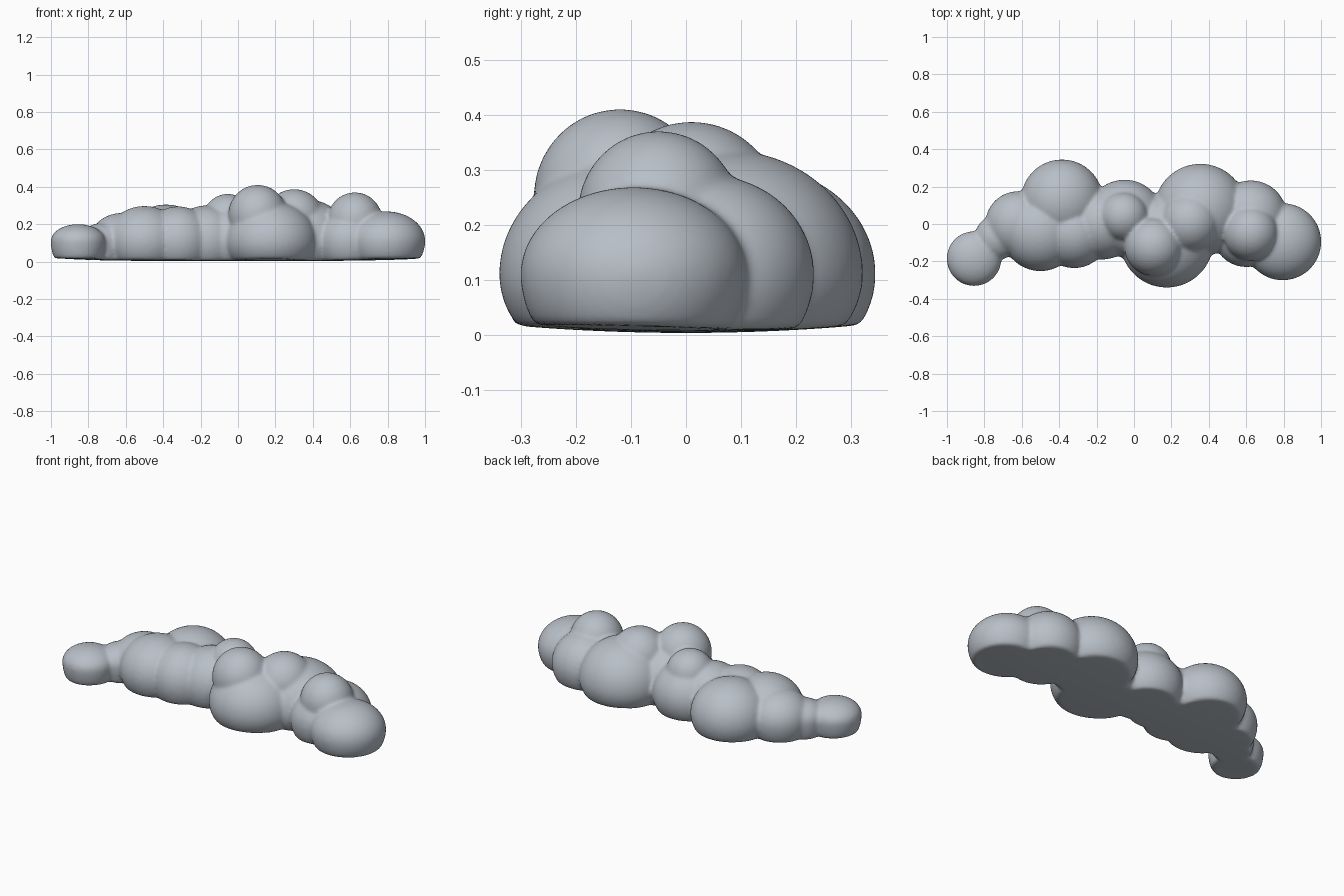
import bpy
import bmesh
from mathutils import Vector

default = bpy.data.objects.get("Cube")
if default:
    bpy.data.objects.remove(default, do_unlink=True)

# One soft grey for the whole cloud
grey = bpy.data.materials.new("cloud grey")
grey.use_nodes = True
colour = (0.48, 0.52, 0.57, 1.0)
grey.diffuse_color = colour
grey.node_tree.nodes["Principled BSDF"].inputs["Base Color"].default_value = colour

BASE_Z = 0.11     # height of the widest point of the base puffs
DEPTH = 0.19      # lower half reaches past the floor, where it is cut flat


def floor_height(x, y):
    """Slightly crowned underside, lowest in the middle."""
    return 0.003 + 0.014 * min(1.0, (y / 0.32) ** 2 + x ** 4)


def add_puff(bm, x, y, radius, top, middle=BASE_Z):
    """Rounded puff: domed above, fuller below, flattened on the floor."""
    made = bmesh.ops.create_uvsphere(bm, u_segments=64, v_segments=40, radius=1)
    for v in made["verts"]:
        height = top - middle if v.co.z > 0 else DEPTH
        px, py = x + v.co.x * radius, y + v.co.y * radius
        pz = max(middle + v.co.z * height, floor_height(px, py))
        v.co = Vector((px, py, pz))


# Broad puffs along the base: x, y, radius, top
base_puffs = [
    (-0.855, -0.185, 0.146, 0.20),
    (-0.73, -0.07, 0.12, 0.205),
    (-0.62, 0.0, 0.175, 0.26),
    (-0.50, -0.045, 0.207, 0.297),
    (-0.385, 0.125, 0.22, 0.305),
    (-0.32, -0.05, 0.186, 0.295),
    (-0.17, 0.0, 0.19, 0.30),
    (-0.05, 0.03, 0.207, 0.30),
    (0.175, -0.09, 0.25, 0.325),
    (0.355, 0.075, 0.247, 0.335),
    (0.60, -0.05, 0.18, 0.27),
    (0.625, 0.04, 0.193, 0.29),
    (0.795, -0.095, 0.206, 0.268),
]
# Small puffs on top: x, y, radius, top, middle
top_puffs = [
    (-0.055, 0.04, 0.13, 0.362, 0.235),
    (0.105, -0.12, 0.157, 0.41, 0.25),
    (0.30, 0.01, 0.16, 0.387, 0.23),
    (0.625, -0.05, 0.147, 0.37, 0.22),
]

bm = bmesh.new()
for puff in base_puffs + top_puffs:
    add_puff(bm, *puff)
mesh = bpy.data.meshes.new("cloud")
bm.to_mesh(mesh)
bm.free()
mesh.materials.append(grey)
cloud = bpy.data.objects.new("cloud", mesh)
bpy.context.collection.objects.link(cloud)
for polygon in mesh.polygons:
    polygon.use_smooth = True

# Fuse the puffs into one skin and soften the creases
fuse = cloud.modifiers.new("fuse", 'REMESH')
fuse.mode = 'VOXEL'
fuse.voxel_size = 0.01
fuse.use_smooth_shade = True
soften = cloud.modifiers.new("soften", 'SMOOTH')
soften.factor = 0.5
soften.iterations = 8
